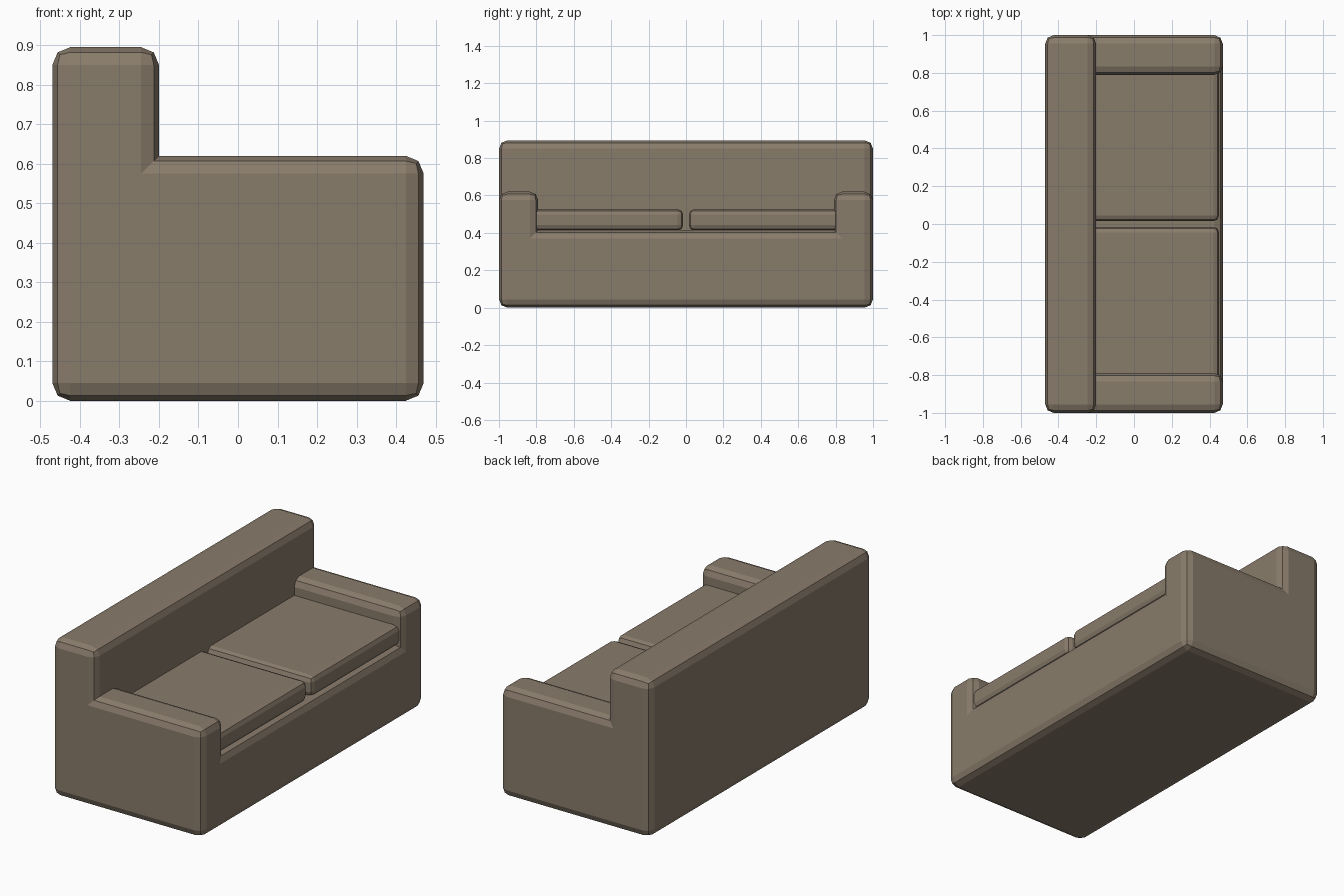
import bpy
import bmesh

cube = bpy.data.objects.get("Cube")
if cube:
    bpy.data.objects.remove(cube, do_unlink=True)

# One upholstery colour for every part
TAUPE = (0.25, 0.2, 0.147, 1)
fabric = bpy.data.materials.new("taupe_fabric")
fabric.use_nodes = True
fabric.diffuse_color = TAUPE
fabric.node_tree.nodes["Principled BSDF"].inputs["Base Color"].default_value = TAUPE


def padded_box(name, x, y, z, bevel):
    """Box spanning the given ranges, with two-step chamfered edges."""
    bm = bmesh.new()
    bmesh.ops.create_cube(bm, size=1)
    for v in bm.verts:
        for axis, (low, high) in enumerate((x, y, z)):
            v.co[axis] = high if v.co[axis] > 0 else low
    bmesh.ops.bevel(bm, geom=bm.edges[:], offset=bevel, segments=2,
                    profile=0.5, affect='EDGES')
    bmesh.ops.recalc_face_normals(bm, faces=bm.faces[:])
    mesh = bpy.data.meshes.new(name)
    bm.to_mesh(mesh)
    bm.free()
    mesh.materials.append(fabric)
    obj = bpy.data.objects.new(name, mesh)
    bpy.context.collection.objects.link(obj)
    return obj


FRONT, BACK, EDGE = 0.47, -0.47, 0.045

# Backrest runs the full width, down to the floor
padded_box("backrest", (BACK, -0.2), (-1, 1), (0, 0.895), EDGE)

# Base between the arms, buried in them and in the backrest
padded_box("seat_base", (-0.33, FRONT), (-0.9, 0.9), (0, 0.415), EDGE)

# Arms and cushions, one of each per side
for side, s in (("left", 1), ("right", -1)):
    def span(a, b):
        return sorted((s * a, s * b))

    padded_box(side + "_arm", (-0.33, FRONT), span(0.79, 1), (0, 0.62), EDGE)
    padded_box(side + "_cushion", (-0.25, 0.45), span(0.015, 0.84),
               (0.412, 0.527), 0.03)
